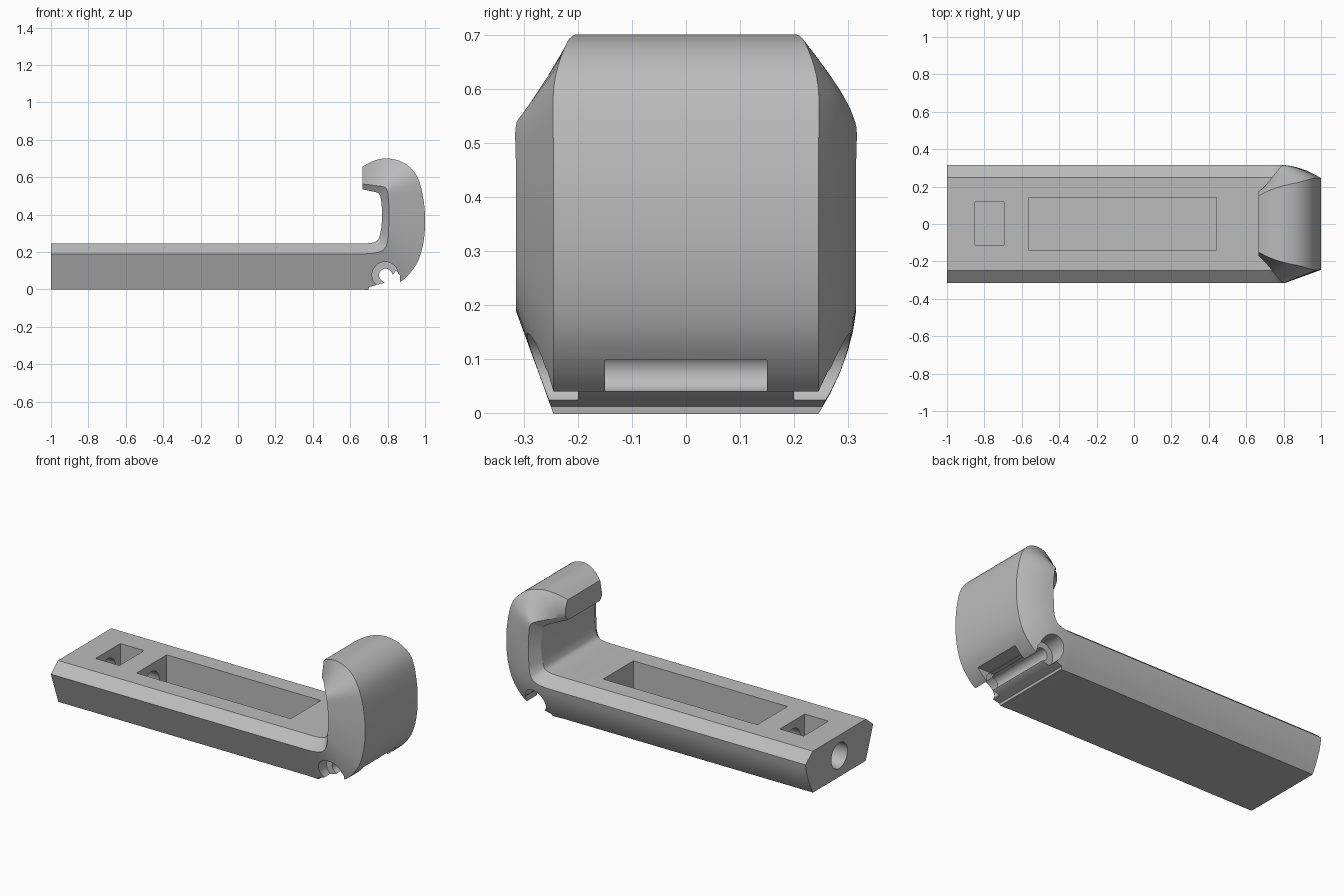
import bpy
import bmesh
from math import pi
from mathutils import Matrix, Vector

cube = bpy.data.objects.get("Cube")
if cube:
    bpy.data.objects.remove(cube, do_unlink=True)

# Single grey material
grey = bpy.data.materials.new("satin_grey")
grey.use_nodes = True
colour = (0.5, 0.5, 0.5, 1)
grey.diffuse_color = colour
grey.node_tree.nodes["Principled BSDF"].inputs["Base Color"].default_value = colour


def make_object(name, bm):
    bmesh.ops.recalc_face_normals(bm, faces=bm.faces)
    mesh = bpy.data.meshes.new(name)
    bm.to_mesh(mesh)
    bm.free()
    mesh.materials.append(grey)
    obj = bpy.data.objects.new(name, mesh)
    bpy.context.collection.objects.link(obj)
    return obj


def loft(name, rings):
    """Skin a list of closed rings and cap both ends."""
    bm = bmesh.new()
    rows = [[bm.verts.new(p) for p in ring] for ring in rings]
    count = len(rows[0])
    for a, b in zip(rows, rows[1:]):
        for i in range(count):
            j = (i + 1) % count
            bm.faces.new((a[i], a[j], b[j], b[i]))
    bm.faces.new(rows[0])
    bm.faces.new(rows[-1])
    return make_object(name, bm)


def box(name, low, high):
    bm = bmesh.new()
    low, high = Vector(low), Vector(high)
    bmesh.ops.create_cube(bm, size=1)
    bmesh.ops.scale(bm, vec=high - low, verts=bm.verts)
    bmesh.ops.translate(bm, vec=(low + high) / 2, verts=bm.verts)
    return make_object(name, bm)


def rod(name, centre, radius, length, axis):
    bm = bmesh.new()
    turn = Matrix.Rotation(pi / 2, 4, "Y" if axis == "X" else "X")
    bmesh.ops.create_cone(bm, cap_ends=True, segments=48, radius1=radius,
                          radius2=radius, depth=length,
                          matrix=Matrix.Translation(centre) @ turn)
    return make_object(name, bm)


def spline(keys, steps):
    """Smooth interpolation through rows of section values."""
    padded = [keys[0]] + keys + [keys[-1]]
    result = []
    for a, b, c, d in zip(padded, padded[1:], padded[2:], padded[3:]):
        for s in range(steps):
            t = s / steps
            result.append([
                q + t / 2 * (r - p + t * (2*p - 5*q + 4*r - u + t * (3*q - p - 3*r + u)))
                for p, q, r, u in zip(a, b, c, d)])
    return result + [list(keys[-1])]


def section(row):
    """Six-sided ring: flat right flank, slightly bulged left flank."""
    xi, zi, xr, zr, xo, zo, wi, wr, wo = row
    inner, ridge, outer = (Vector((xi, wi, zi)), Vector((xr, wr, zr)), Vector((xo, wo, zo)))
    flank = []
    for t in (0.2, 0.4, 0.6, 0.8):
        p = ridge.lerp(outer, t)
        p.y += 0.05 * t * (1 - t)
        flank.append(p)
    flip = Vector((1, -1, 1))
    return [inner * flip, inner, ridge, *flank, outer, outer * flip, ridge * flip]


# Section path: inner edge, ridge and outer edge as x, z pairs
WIDE = (0.248, 0.315, 0.245)
path = [
    (0.5, 0.245, 0.5, 0.19, 0.5, 0) + WIDE,
    (0.6, 0.245, 0.6, 0.19, 0.62, 0) + WIDE,
    (0.69, 0.246, 0.71, 0.192, 0.74, 0) + WIDE,
    (0.74, 0.257, 0.775, 0.21, 0.86, 0.035) + WIDE,
    (0.757, 0.285, 0.8, 0.255, 0.945, 0.12) + WIDE,
    (0.766, 0.33, 0.805, 0.32, 0.985, 0.22) + WIDE,
    (0.771, 0.39, 0.808, 0.4, 1, 0.34) + WIDE,
    (0.768, 0.45, 0.805, 0.47, 0.993, 0.47) + WIDE,
    (0.76, 0.5, 0.797, 0.53, 0.96, 0.6) + WIDE,
    (0.745, 0.517, 0.78, 0.548, 0.89, 0.675, 0.235, 0.3, 0.225),
    (0.715, 0.524, 0.735, 0.555, 0.8, 0.7, 0.2, 0.245, 0.205),
    (0.69, 0.53, 0.697, 0.56, 0.725, 0.687, 0.172, 0.2, 0.18),
    (0.665, 0.535, 0.665, 0.563, 0.665, 0.655, 0.15, 0.17, 0.15),
]
bar_end = (-1, 0.245, -1, 0.19, -1, 0) + WIDE
body = loft("hooked_jaw_bar", [section(r) for r in [bar_end] + spline(path, 4)])

# Open notch under the hook heel
notch = [(0.69, -0.05), (0.7, 0.012), (0.78, 0.035), (0.82, 0.07),
         (0.845, 0.1), (0.866, 0.075), (0.866, 0.04), (0.9, -0.05)]
cutters = [
    box("square_pocket", (-0.85, -0.112, 0.04), (-0.695, 0.118, 0.4)),
    box("long_pocket", (-0.565, -0.138, 0.04), (0.44, 0.143, 0.4)),
    rod("end_bore", (-0.8, 0, 0.125), 0.075, 0.54, "X"),
    loft("heel_notch", [[(x, y, z) for x, z in notch] for y in (-0.4, 0.4)]),
    rod("pin_groove", (0.79, 0, 0.075), 0.036, 0.9, "Y"),
    box("lip_slot", (0.8, -0.15, -0.05), (1.05, 0.15, 0.098)),
]
for side, name in ((-1, "right_pin_recess"), (1, "left_pin_recess")):
    cutters.append(rod(name, (0.787, side * 0.35, 0.077), 0.07, 0.3, "Y"))

bpy.ops.object.select_all(action="DESELECT")
bpy.context.view_layer.objects.active = body
body.select_set(True)
for cutter in cutters:
    cutter.hide_render = True
    mod = body.modifiers.new(cutter.name, "BOOLEAN")
    mod.operation = "DIFFERENCE"
    mod.solver = "EXACT"
    mod.object = cutter
    bpy.ops.object.modifier_apply(modifier=mod.name)
for cutter in cutters:
    bpy.data.objects.remove(cutter, do_unlink=True)

# Smooth curved runs, keep creases crisp
bpy.ops.object.shade_smooth_by_angle(angle=pi / 7)
